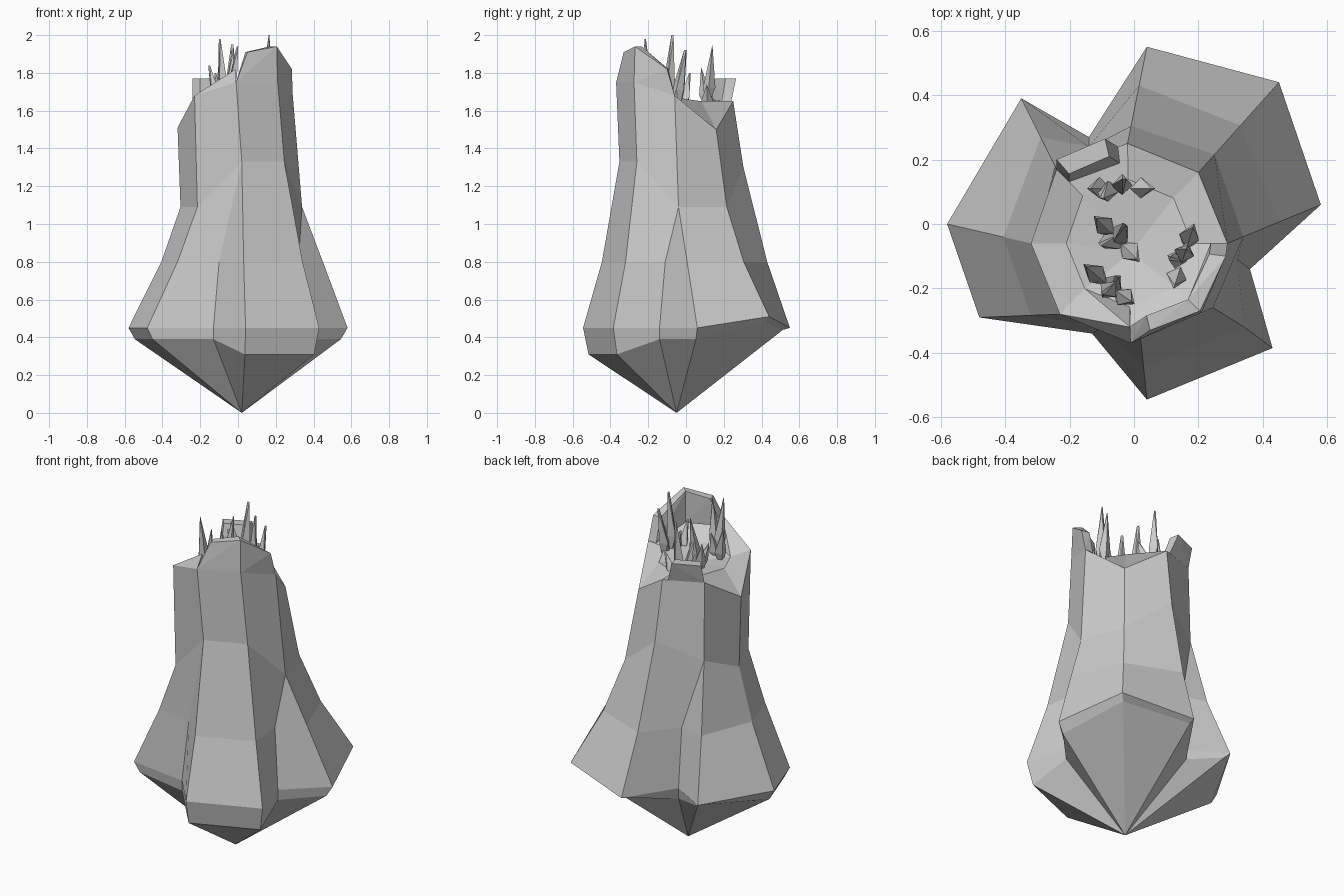
import bpy, bmesh
from mathutils import Vector as V

if "Cube" in bpy.data.objects:
    bpy.data.objects.remove(bpy.data.objects["Cube"])

AXIS = V((-0.015, -0.06, 0))


def finish(name, bm):
    bmesh.ops.remove_doubles(bm, verts=bm.verts, dist=0.0005)
    bmesh.ops.recalc_face_normals(bm, faces=bm.faces)
    me = bpy.data.meshes.new(name)
    bm.to_mesh(me)
    bm.free()
    ob = bpy.data.objects.new(name, me)
    bpy.context.collection.objects.link(ob)
    return ob


def hull(name, groups):
    bm = bmesh.new()
    for pts in groups:
        vs = [bm.verts.new(p) for p in pts]
        res = bmesh.ops.convex_hull(bm, input=vs)
        junk = [g for g in res["geom_interior"] if isinstance(g, bmesh.types.BMVert)]
        if junk:
            bmesh.ops.delete(bm, geom=junk, context='VERTS')
    return finish(name, bm)


# Trunk columns: rim point, waist (height, spread), low spread, flare point, foot height
def column(top, waist_z, waist_t, low_t, flare, foot_z):
    t, f = V(top), V(flare)
    mid, low = t.lerp(f, waist_t), t.lerp(f, low_t)
    mid.z, low.z = waist_z, 0.8
    foot = AXIS + (f - AXIS) * 0.94
    foot.z = foot_z
    inner = AXIS + (t - AXIS) * 0.64
    inner.z = 1.65
    return [inner, t, mid, low, f, foot]


# Creases between roots share the upper trunk with a neighbouring column
def crease(parent, low, flare, foot_z=0.39):
    f = V((*flare, 0.45))
    foot = V((*flare, foot_z))
    return parent[:3] + [V((*low, 0.8)), f, foot]


E = column((0.29, -0.06, 1.68), 1.09, 0.17, 0.55, (0.58, 0.06, 0.45), 0.39)
NE = column((0.20, 0.16, 1.50), 1.09, 0.20, 0.52, (0.45, 0.44, 0.51), 0.48)
N = column((-0.02, 0.25, 1.65), 1.30, 0.18, 0.60, (0.04, 0.55, 0.45), 0.44)
NW = column((-0.24, 0.17, 1.66), 1.20, 0.05, 0.45, (-0.35, 0.39, 0.45), 0.43)
W = column((-0.32, -0.06, 1.51), 1.09, -0.06, 0.33, (-0.58, 0.0, 0.45), 0.39)
SW = column((-0.23, -0.28, 1.68), 1.09, -0.06, 0.36, (-0.48, -0.29, 0.45), 0.39)
S = column((-0.01, -0.37, 1.75), 1.33, -0.10, 0.43, (0.04, -0.545, 0.45), 0.31)
SE = column((0.21, -0.275, 1.75), 1.33, 0.16, 0.60, (0.43, -0.385, 0.45), 0.31)
S[2].x, S[3].x, SE[2].y, SE[3].y = 0.02, 0.03, -0.26, -0.32
S[0].z, SE[0].z, E[0].z = 1.67, 1.67, 1.67

ring = [E, NE, N, crease(NW, (-0.14, 0.24), (-0.14, 0.27)), NW, W, SW,
        crease(S, (-0.10, -0.32), (-0.13, -0.34)), S, SE,
        crease(E, (0.32, -0.11), (0.36, -0.14))]

bm = bmesh.new()
grid = [[bm.verts.new(p) for p in col] for col in ring]
tip = bm.verts.new((0.02, -0.05, 0))
floor = bm.verts.new((-0.01, -0.09, 1.63))
for i, a in enumerate(grid):
    b = grid[(i + 1) % len(grid)]
    for k in range(5):
        bm.faces.new((a[k], a[k + 1], b[k + 1], b[k]))
    bm.faces.new((a[5], tip, b[5]))
    bm.faces.new((a[0], b[0], floor))
finish("stump_trunk", bm)


# Broken pieces of rim standing above the trunk
def rim_piece(base_a, base_b, top_a, top_b):
    pts = []
    for p in (base_a, base_b, top_a, top_b):
        p = V(p)
        q = AXIS + (p - AXIS) * 0.83
        q.z = p.z
        pts += [p, q]
    return pts


corner = (0.205, -0.27, 1.94)
shoulder = (-0.012, -0.32, 1.82)
hull("front_rim", [rim_piece(S[1], SE[1], (0.05, -0.33, 1.91), corner),
                   rim_piece(SE[1], E[1], corner, (0.285, -0.1, 1.82)),
                   [SW[1], S[1], S[0], SW[0], shoulder]])
hull("back_rim", [rim_piece(NW[1], (-0.05, 0.24, 1.65), (-0.24, 0.2, 1.77), (-0.09, 0.265, 1.77))])


# Splinter clusters: wide tapering blades fanned out along a line from one root
def splinters(name, base, along, blades):
    d = V((*along, 0)).normalized()
    side = V((-d.y, d.x, 0))
    c = V((*base, 1.6))
    groups = []
    for off, lean, out, top in blades:
        root = c + d * off
        end = c + d * (off + lean) + side * out
        end.z = top
        belly = root.lerp(end, 0.35)
        groups.append([root - d * 0.025, root + d * 0.025, end + d * 0.006, end - d * 0.006,
                       belly + d * 0.032, belly - d * 0.032,
                       belly + side * 0.035, belly - side * 0.03])
    hull(name, groups)


splinters("back_splinters", (-0.04, 0.11), (1, 0),
          [(0, 0.01, 0.03, 1.95), (-0.03, -0.03, -0.03, 1.83),
           (-0.05, -0.05, 0.0, 1.77), (0.04, 0.06, 0.0, 1.74)])
splinters("middle_splinters", (-0.05, -0.05), (0.7, -0.7),
          [(0, -0.02, 0.05, 1.92), (-0.04, -0.06, 0.0, 1.80),
           (0.03, 0.06, 0.0, 1.76), (0.0, -0.03, -0.05, 1.77)])
splinters("front_splinters", (-0.07, -0.2), (0.75, -0.65),
          [(0, -0.01, -0.03, 1.98), (-0.04, -0.07, 0.0, 1.84),
           (0.03, 0.05, 0.01, 1.94), (0.0, -0.01, 0.04, 1.78)])
splinters("side_splinters", (0.155, -0.1), (0.3, 0.95),
          [(0, 0.03, 0.0, 2.0), (0.04, 0.06, 0.0, 1.92),
           (-0.05, -0.05, 0.0, 1.8), (-0.01, -0.01, 0.04, 1.77)])
